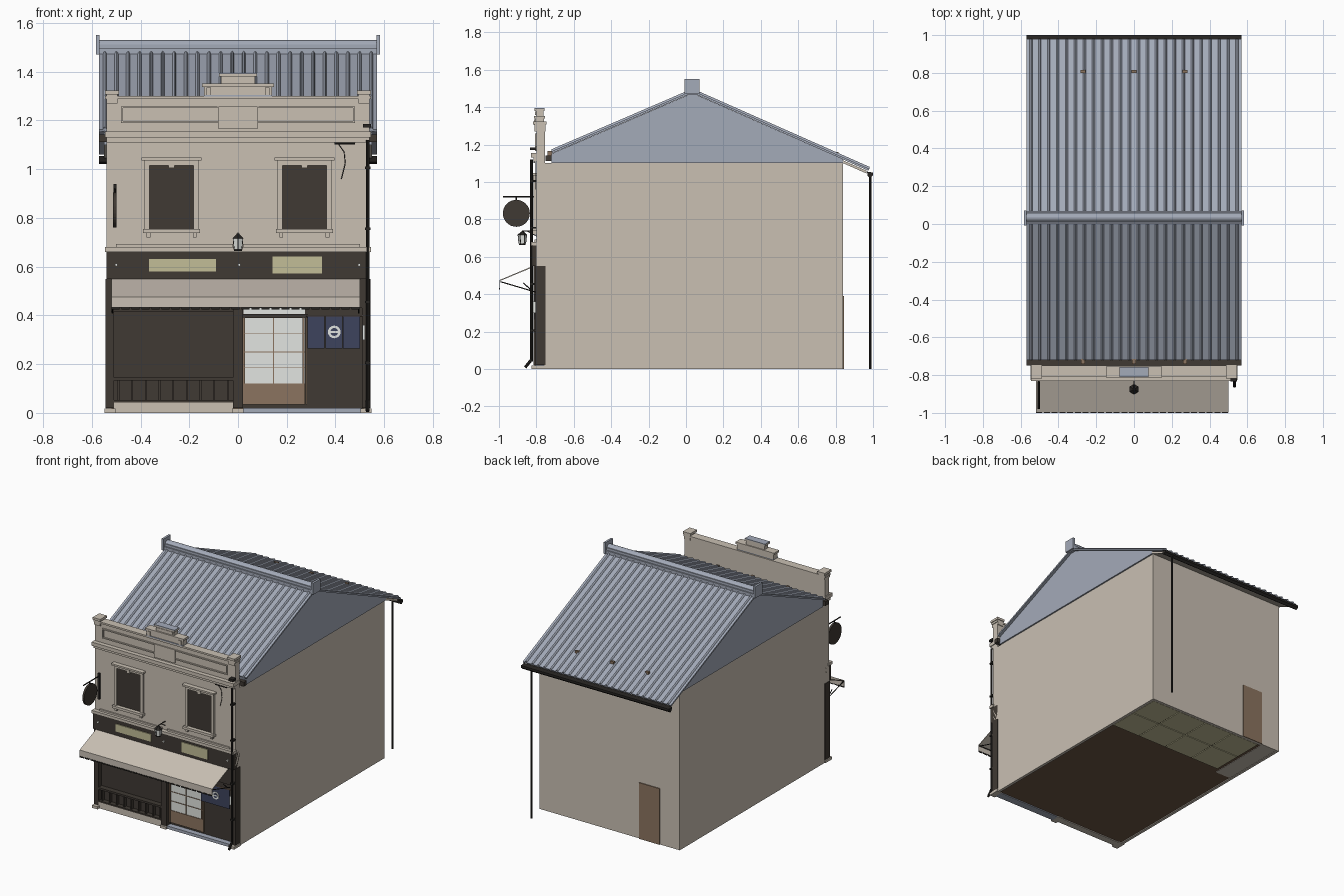
import bpy, bmesh, math
from mathutils import Vector

def material(name, r, g, b):
    m = bpy.data.materials.new(name)
    m.diffuse_color = (r, g, b, 1)
    return m

STUCCO = material("warm_stucco", 0.585, 0.525, 0.45)
ROOF = material("blue_grey_roof", 0.37, 0.405, 0.485)
DARK = material("dark_timber", 0.05, 0.041, 0.033)
BLACK = material("black_metal", 0.02, 0.018, 0.016)
YELLOW = material("straw_mat_and_sign", 0.54, 0.51, 0.31)
GLASS = material("pale_paper_glass", 0.76, 0.78, 0.75)
BROWN = material("brown_wood", 0.26, 0.175, 0.115)
BLUE = material("indigo_cloth", 0.048, 0.057, 0.11)
FLOOR = material("floor_brown", 0.15, 0.09, 0.055)
CANVAS = material("canvas", 0.59, 0.53, 0.46)

def finish(bm, name, mat):
    bmesh.ops.recalc_face_normals(bm, faces=bm.faces)
    me = bpy.data.meshes.new(name)
    bm.to_mesh(me)
    bm.free()
    me.materials.append(mat)
    ob = bpy.data.objects.new(name, me)
    bpy.context.collection.objects.link(ob)
    return ob

def box(name, x0, x1, y0, y1, z0, z1, mat):
    bm = bmesh.new()
    bmesh.ops.create_cube(bm, size=1)
    for v in bm.verts:
        v.co = Vector(((x0 + x1) / 2 + v.co.x * (x1 - x0),
                       (y0 + y1) / 2 + v.co.y * (y1 - y0),
                       (z0 + z1) / 2 + v.co.z * (z1 - z0)))
    return finish(bm, name, mat)

def pair(name, x0, x1, *rest):
    box("right_" + name, x0, x1, *rest)
    box("left_" + name, -x1, -x0, *rest)

def rod(name, p, q, r, mat, r2=None, sides=8):
    p, q = Vector(p), Vector(q)
    bm = bmesh.new()
    bmesh.ops.create_cone(bm, cap_ends=True, segments=sides, radius1=r,
                          radius2=r if r2 is None else r2, depth=(q - p).length)
    rot = (q - p).to_track_quat('Z', 'Y')
    for v in bm.verts:
        v.co = rot @ v.co + (p + q) / 2
    return finish(bm, name, mat)

def prism(name, profile, x0, x1, mat):
    """Extrude a y-z outline along x."""
    bm = bmesh.new()
    f = bm.faces.new([bm.verts.new((x0, y, z)) for y, z in profile])
    new = bmesh.ops.extrude_face_region(bm, geom=[f])['geom']
    bmesh.ops.translate(bm, vec=(x1 - x0, 0, 0), verts=[g for g in new if isinstance(g, bmesh.types.BMVert)])
    return finish(bm, name, mat)

# --- main walls and floor
pair("side_wall", 0.52, 0.54, -0.76, 0.84, 0, 1.10, STUCCO)
box("back_wall", -0.52, 0.52, 0.82, 0.84, 0, 1.10, STUCCO)
box("back_door", -0.39, -0.23, 0.838, 0.846, 0.0, 0.39, BROWN)
box("floor", -0.52, 0.52, -0.76, 0.82, 0.006, 0.02, FLOOR)
box("raised_floor_edge", -0.52, -0.40, 0.36, 0.82, 0.003, 0.01, STUCCO)
for i in range(4):
    for j in range(2):
        x, y = -0.38 + i * 0.225, 0.40 + j * 0.21
        box("straw_mat", x + 0.003, x + 0.222, y + 0.003, y + 0.207, 0.001, 0.008, YELLOW)

# --- gable body and ribbed roof
prism("gable", [(-0.72, 1.10), (-0.72, 1.15), (0.035, 1.475), (0.84, 1.12), (0.84, 1.10)], -0.55, 0.55, ROOF)

def roof_sheet(name, top, bottom, ribs=24, half=0.57):
    pitch = 2 * half / ribs
    prof = [(0, 0), (0.34, 0), (0.41, 0.008), (0.5, 0.011), (0.59, 0.008), (0.66, 0)]
    pts = [(-half + (i + u) * pitch, h) for i in range(ribs) for u, h in prof] + [(half, 0)]
    bm = bmesh.new()
    rows = [[bm.verts.new((x, y, z + h)) for x, h in pts] for y, z in (top, bottom)]
    for i in range(len(pts) - 1):
        bm.faces.new((rows[0][i], rows[0][i + 1], rows[1][i + 1], rows[1][i]))
    ob = finish(bm, name, ROOF)
    if ob.data.polygons[0].normal.z < 0:
        ob.data.flip_normals()
    s = ob.modifiers.new("thickness", 'SOLIDIFY')
    s.thickness, s.offset = 0.011, -1

roof_sheet("front_roof", (0.035, 1.488), (-0.72, 1.163))
roof_sheet("back_roof", (0.035, 1.488), (0.98, 1.07))
box("ridge_base", -0.57, 0.57, 0.0, 0.07, 1.465, 1.495, ROOF)
box("ridge_course", -0.57, 0.57, 0.008, 0.062, 1.495, 1.512, ROOF)
rod("ridge_cap", (-0.57, 0.035, 1.505), (0.57, 0.035, 1.505), 0.024, ROOF, sides=12)
pair("ridge_end", 0.568, 0.583, -0.007, 0.072, 1.47, 1.55, ROOF)

# --- gutters, eaves and rear downpipe
prism("rear_soffit", [(0.84, 1.10), (0.84, 1.115), (0.965, 1.06), (0.965, 1.045)], -0.55, 0.55, STUCCO)
prism("rear_gutter", [(0.968, 1.055), (0.972, 1.03), (0.985, 1.022), (1.0, 1.035), (1.0, 1.05)], -0.57, 0.57, BLACK)
box("front_gutter", -0.57, 0.57, -0.75, -0.718, 1.112, 1.142, DARK)
rod("rear_downpipe", (0.5, 0.985, 0), (0.5, 0.985, 1.03), 0.007, BLACK)
for x in (-0.27, 0, 0.27):
    box("gutter_bracket", x - 0.013, x + 0.013, 0.80, 0.815, 1.13, 1.16, BROWN)
    box("front_gutter_hook", x - 0.01, x + 0.01, -0.74, -0.715, 1.14, 1.165, BROWN)

# --- upper facade and parapet
box("upper_facade", -0.54, 0.54, -0.80, -0.755, 0.55, 1.29, STUCCO)
box("cornice", -0.545, 0.545, -0.83, -0.755, 1.13, 1.155, STUCCO)
box("cornice_lower", -0.54, 0.54, -0.815, -0.76, 1.11, 1.13, STUCCO)
box("parapet_coping", -0.545, 0.545, -0.808, -0.75, 1.288, 1.30, STUCCO)
pair("parapet_post", 0.495, 0.54, -0.81, -0.75, 1.27, 1.312, STUCCO)
pair("parapet_post_cap", 0.488, 0.546, -0.818, -0.745, 1.306, 1.322, STUCCO)
box("pediment_flashing", -0.14, 0.14, -0.81, -0.76, 1.298, 1.305, ROOF)
box("pediment", -0.14, 0.14, -0.805, -0.76, 1.305, 1.345, STUCCO)
box("pediment_cap", -0.148, 0.148, -0.812, -0.755, 1.338, 1.352, STUCCO)
pair("pediment_bracket", 0.11, 0.13, -0.812, -0.80, 1.305, 1.335, STUCCO)
box("pediment_top", -0.07, 0.07, -0.802, -0.762, 1.352, 1.385, STUCCO)
box("pediment_top_cap", -0.078, 0.078, -0.81, -0.757, 1.38, 1.39, STUCCO)
box("pediment_top_flashing", -0.078, 0.078, -0.81, -0.757, 1.39, 1.395, ROOF)
box("pediment_inset", -0.06, 0.06, -0.806, -0.80, 1.357, 1.376, STUCCO)
box("parapet_plaque", -0.08, 0.08, -0.808, -0.80, 1.165, 1.258, STUCCO)
pair("panel_top_moulding", 0.085, 0.48, -0.808, -0.80, 1.25, 1.258, STUCCO)
pair("panel_bottom_moulding", 0.085, 0.48, -0.808, -0.80, 1.19, 1.198, STUCCO)
pair("panel_end_moulding", 0.472, 0.48, -0.808, -0.80, 1.19, 1.258, STUCCO)
box("floor_band", -0.546, 0.546, -0.83, -0.79, 0.66, 0.68, STUCCO)
pair("band_strip", 0.02, 0.50, -0.81, -0.80, 0.68, 0.692, STUCCO)

# --- upper windows
pair("window_pane", 0.182, 0.363, -0.804, -0.798, 0.755, 1.015, DARK)
pair("window_inner_jamb", 0.162, 0.182, -0.815, -0.80, 0.75, 1.03, STUCCO)
pair("window_outer_jamb", 0.363, 0.383, -0.815, -0.80, 0.75, 1.03, STUCCO)
pair("window_head", 0.162, 0.383, -0.815, -0.80, 1.015, 1.035, STUCCO)
pair("window_hood", 0.15, 0.395, -0.832, -0.80, 1.035, 1.047, STUCCO)
pair("window_keystone", 0.26, 0.285, -0.82, -0.80, 1.005, 1.035, STUCCO)
pair("window_sill", 0.155, 0.39, -0.83, -0.80, 0.738, 0.755, STUCCO)
pair("sill_inner_bracket", 0.17, 0.185, -0.82, -0.80, 0.72, 0.738, STUCCO)
pair("sill_outer_bracket", 0.36, 0.375, -0.82, -0.80, 0.72, 0.738, STUCCO)

# --- sign fascia
box("fascia_board", -0.54, 0.54, -0.82, -0.755, 0.55, 0.66, DARK)
box("left_sign_panel", -0.365, -0.09, -0.826, -0.82, 0.58, 0.632, YELLOW)
box("right_sign_panel", 0.142, 0.345, -0.826, -0.82, 0.572, 0.642, YELLOW)
for x in (-0.5, 0.005, 0.497):
    rod("fascia_stud", (x, -0.818, 0.607), (x, -0.827, 0.607), 0.006, GLASS)

# --- shopfront
box("shopfront_backing", -0.54, 0.54, -0.772, -0.755, 0.02, 0.55, DARK)
pair("corner_post", 0.508, 0.543, -0.805, -0.75, 0.02, 0.55, DARK)
box("centre_post", -0.02, 0.02, -0.815, -0.76, 0.02, 0.55, DARK)
for x in (-0.525, 0, 0.525):
    box("post_base", x - 0.022, x + 0.022, -0.825, -0.75, 0, 0.018, STUCCO)
box("left_plinth", -0.51, -0.02, -0.805, -0.755, 0, 0.042, STUCCO)
box("left_low_rail", -0.51, -0.02, -0.81, -0.77, 0.132, 0.145, DARK)
box("left_sill", -0.51, -0.02, -0.805, -0.77, 0.042, 0.052, DARK)
for i in range(9):
    x = -0.49 + i * 0.056
    box("left_slat", x - 0.004, x + 0.004, -0.795, -0.77, 0.05, 0.135, DARK)
box("head_beam", -0.51, 0.51, -0.805, -0.76, 0.43, 0.55, DARK)
box("left_window_head", -0.51, -0.02, -0.795, -0.77, 0.415, 0.43, DARK)
box("entrance_step", 0.02, 0.51, -0.81, -0.755, 0, 0.02, ROOF)

# --- sliding door with lattice
box("door_paper", 0.022, 0.275, -0.778, -0.771, 0.12, 0.39, GLASS)
box("transom_paper", 0.022, 0.275, -0.778, -0.771, 0.405, 0.435, GLASS)
box("door_kick_panel", 0.028, 0.275, -0.782, -0.771, 0.035, 0.12, BROWN)
for x in (0.024, 0.268, 0.28):
    box("door_stile", x - 0.004, x + 0.004, -0.786, -0.771, 0.035, 0.395, BROWN)
box("door_muntin", 0.143, 0.147, -0.782, -0.771, 0.12, 0.39, BROWN)
for z in (0.185, 0.25, 0.325):
    box("door_bar", 0.022, 0.275, -0.782, -0.771, z - 0.0015, z + 0.0015, BROWN)
box("door_head", 0.02, 0.285, -0.79, -0.771, 0.39, 0.405, DARK)

# --- indigo curtain with plain ring
rod("curtain_rod", (0.28, -0.808, 0.398), (0.51, -0.808, 0.398), 0.004, BROWN)
for i in range(3):
    x = 0.285 + i * 0.073
    box("curtain_strip", x, x + 0.07, -0.811, -0.806, 0.265, 0.397, BLUE)
rod("curtain_ring", (0.395, -0.81, 0.332), (0.395, -0.813, 0.332), 0.026, GLASS, sides=24)
rod("curtain_ring_centre", (0.395, -0.81, 0.332), (0.395, -0.814, 0.332), 0.016, BLUE, sides=24)
box("curtain_bar", 0.38, 0.41, -0.815, -0.812, 0.328, 0.336, GLASS)

# --- awning
prism("awning_canvas", [(-0.82, 0.55), (-0.998, 0.475), (-0.998, 0.469), (-0.82, 0.543)], -0.52, 0.50, CANVAS)
box("awning_valance", -0.52, 0.50, -0.998, -0.995, 0.432, 0.474, CANVAS)
rod("awning_front_bar", (-0.52, -0.992, 0.469), (0.50, -0.992, 0.469), 0.003, BLACK)
for i in range(25):
    x = -0.518 + i * 0.041
    box("valance_trim", x, x + 0.032, -1.0, -0.995, 0.425, 0.434, BLACK)
for x in (-0.515, 0.495):
    rod("awning_strut", (x, -0.99, 0.466), (x, -0.80, 0.41), 0.003, BLACK)
    rod("awning_brace", (x, -0.87, 0.46), (x, -0.82, 0.415), 0.003, BLACK)

# --- round hanging sign
rod("round_sign", (-0.512, -0.907, 0.832), (-0.498, -0.907, 0.832), 0.072, DARK, sides=32)
rod("round_sign_bracket", (-0.505, -0.978, 0.92), (-0.505, -0.80, 0.92), 0.004, BLACK)
rod("round_sign_hanger", (-0.505, -0.907, 0.90), (-0.505, -0.907, 0.92), 0.004, BLACK)
box("sign_wall_plate", -0.511, -0.499, -0.812, -0.80, 0.76, 0.94, BLACK)

# --- lantern
rod("lantern_body", (0, -0.875, 0.672), (0, -0.875, 0.715), 0.018, GLASS, 0.023, 6)
rod("lantern_roof", (0, -0.875, 0.715), (0, -0.875, 0.735), 0.028, BLACK, 0.006, 6)
rod("lantern_base", (0, -0.875, 0.664), (0, -0.875, 0.672), 0.018, BLACK, sides=6)
for i in range(6):
    c, s = math.cos(i * math.pi / 3 + math.pi / 2), math.sin(i * math.pi / 3 + math.pi / 2)
    rod("lantern_bar", (0.018 * c, -0.875 + 0.018 * s, 0.67), (0.023 * c, -0.875 + 0.023 * s, 0.716), 0.002, BLACK, sides=4)
rod("lantern_arm", (0, -0.878, 0.738), (0, -0.80, 0.738), 0.003, BLACK)
rod("lantern_brace", (0, -0.85, 0.738), (0, -0.80, 0.71), 0.002, BLACK)

# --- front downpipe, cable arm and hanging wire
rod("front_downpipe", (0.532, -0.826, 0.04), (0.532, -0.826, 1.12), 0.007, BLACK)
rod("downpipe_shoe", (0.532, -0.826, 0.05), (0.532, -0.86, 0.008), 0.008, BLACK)
box("downpipe_hopper", 0.512, 0.545, -0.835, -0.80, 1.17, 1.185, BLACK)
for z in (0.2, 0.45, 0.75, 1.0):
    box("downpipe_clip", 0.522, 0.543, -0.834, -0.80, z, z + 0.01, BLACK)
box("meter_box", 0.51, 0.522, -0.82, -0.80, 0.30, 0.36, GLASS)
rod("cable_arm", (0.395, -0.812, 1.105), (0.48, -0.812, 1.105), 0.004, BLACK)
wire = [(0.41, 1.105), (0.435, 1.07), (0.44, 1.02), (0.425, 0.96)]
for a, b in zip(wire, wire[1:]):
    rod("hanging_wire", (a[0], -0.804, a[1]), (b[0], -0.804, b[1]), 0.002, BLACK, sides=5)
